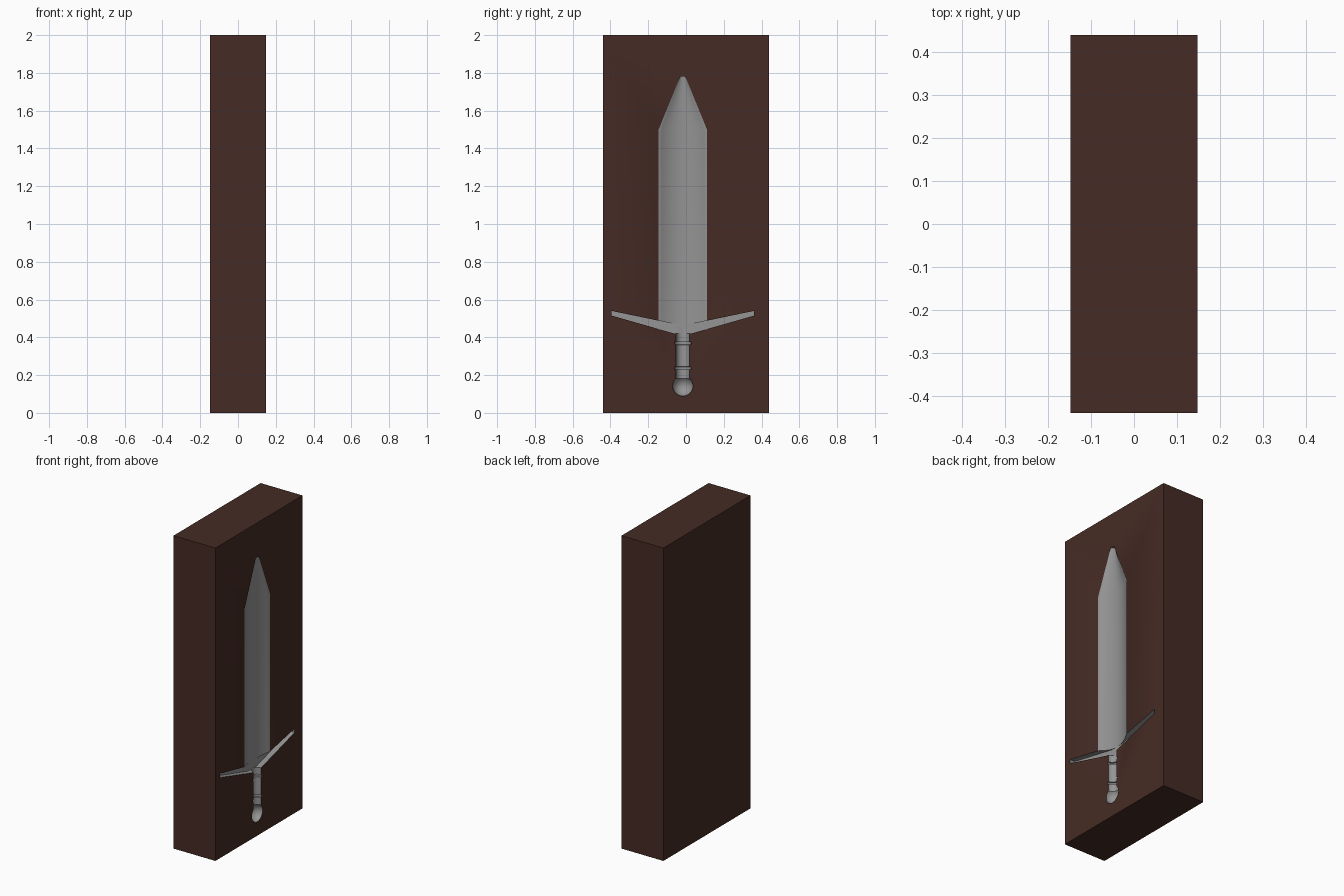
import bpy, bmesh, math
from mathutils import Vector, Matrix

if "Cube" in bpy.data.objects:
    bpy.data.objects.remove(bpy.data.objects["Cube"])

HX, HY, H = 0.148, 0.44, 2.0    # block half depth, half width, height
CY = -0.017                     # sword centre line
cutters = []


def new_object(name, bm):
    bmesh.ops.recalc_face_normals(bm, faces=bm.faces)
    me = bpy.data.meshes.new(name)
    bm.to_mesh(me)
    bm.free()
    ob = bpy.data.objects.new(name, me)
    bpy.context.collection.objects.link(ob)
    return ob


def cutter(name, bm):
    ob = new_object(name, bm)
    ob.hide_render = True
    cutters.append(ob)


def loft(name, rings):
    """Closed skin through rings with equal point counts."""
    bm = bmesh.new()
    vs = [[bm.verts.new(p) for p in r] for r in rings]
    n = len(vs[0])
    for a, b in zip(vs, vs[1:]):
        for i in range(n):
            j = (i + 1) % n
            bm.faces.new((a[i], a[j], b[j], b[i]))
    bm.faces.new(vs[0])
    bm.faces.new(vs[-1])
    cutter(name, bm)


def lens(z, w, d, n=16):
    """Lens-shaped blade section lying half inside the block."""
    pts = []
    for s in (-1, 1):
        for i in range(n):
            t = -s * (1 - 2 * i / n)
            pts.append((HX + s * d * (1 - t * t), CY - t * w, z))
    return pts


def circle(z, r, n=24):
    return [(HX + r * math.cos(2 * math.pi * (i + .5) / n),
             CY + r * math.sin(2 * math.pi * (i + .5) / n), z) for i in range(n)]


# Blade impression
loft("blade_cutter", [lens(0.44, 0.128, 0.035), lens(1.5, 0.128, 0.035), lens(1.78, 0.014, 0.02)])

# Crossguard impression: bent tapered bar
outline = [(0, 0.42), (0.045, 0.42), (0.377, 0.515), (0.377, 0.54), (0.05, 0.472), (0, 0.472)]
outline += [(-y, z) for y, z in reversed(outline[1:-1])]
loft("guard_cutter", [[(x, CY + y, z) for y, z in outline] for x in (HX - 0.035, HX + 0.035)])

# Grip with two collars
grip = [(0.17, 0.036), (0.229, 0.036), (0.231, 0.045), (0.243, 0.045), (0.245, 0.036),
        (0.36, 0.036), (0.362, 0.045), (0.374, 0.045), (0.376, 0.036), (0.45, 0.036)]
loft("grip_cutter", [circle(z, r) for z, r in grip])

# Round pommel
bm = bmesh.new()
bmesh.ops.create_uvsphere(bm, u_segments=24, v_segments=16, radius=0.054,
                          matrix=Matrix.Translation((HX, CY, 0.143)) @ Matrix.Rotation(0.05, 4, 'Z'))
cutter("pommel_cutter", bm)

# Mould block with the sword hollowed out of its right face
bm = bmesh.new()
bmesh.ops.create_cube(bm, size=1, matrix=Matrix.Translation((0, 0, H / 2)) @
                      Matrix.Diagonal((2 * HX, 2 * HY, H, 1)))
block = new_object("mould_block", bm)
bpy.context.view_layer.objects.active = block
block.select_set(True)
for c in cutters:
    m = block.modifiers.new(c.name, 'BOOLEAN')
    m.operation, m.solver, m.object = 'DIFFERENCE', 'EXACT', c
    bpy.ops.object.modifier_apply(modifier=m.name)
for c in cutters:
    bpy.data.objects.remove(c)

# Brown block, grey cavity
for name, col in (("wood", (0.06, 0.024, 0.018, 1)), ("cavity", (0.3, 0.3, 0.3, 1))):
    mat = bpy.data.materials.new(name)
    mat.diffuse_color = col
    mat.use_nodes = True
    mat.node_tree.nodes["Principled BSDF"].inputs["Base Color"].default_value = mat.diffuse_color
    block.data.materials.append(mat)
for p in block.data.polygons:
    c = p.center
    on_box = (min(HX - abs(c.x), HY - abs(c.y), c.z, H - c.z) < 1e-4)
    p.material_index = 0 if on_box else 1
bpy.ops.object.shade_smooth_by_angle(angle=math.radians(30))
